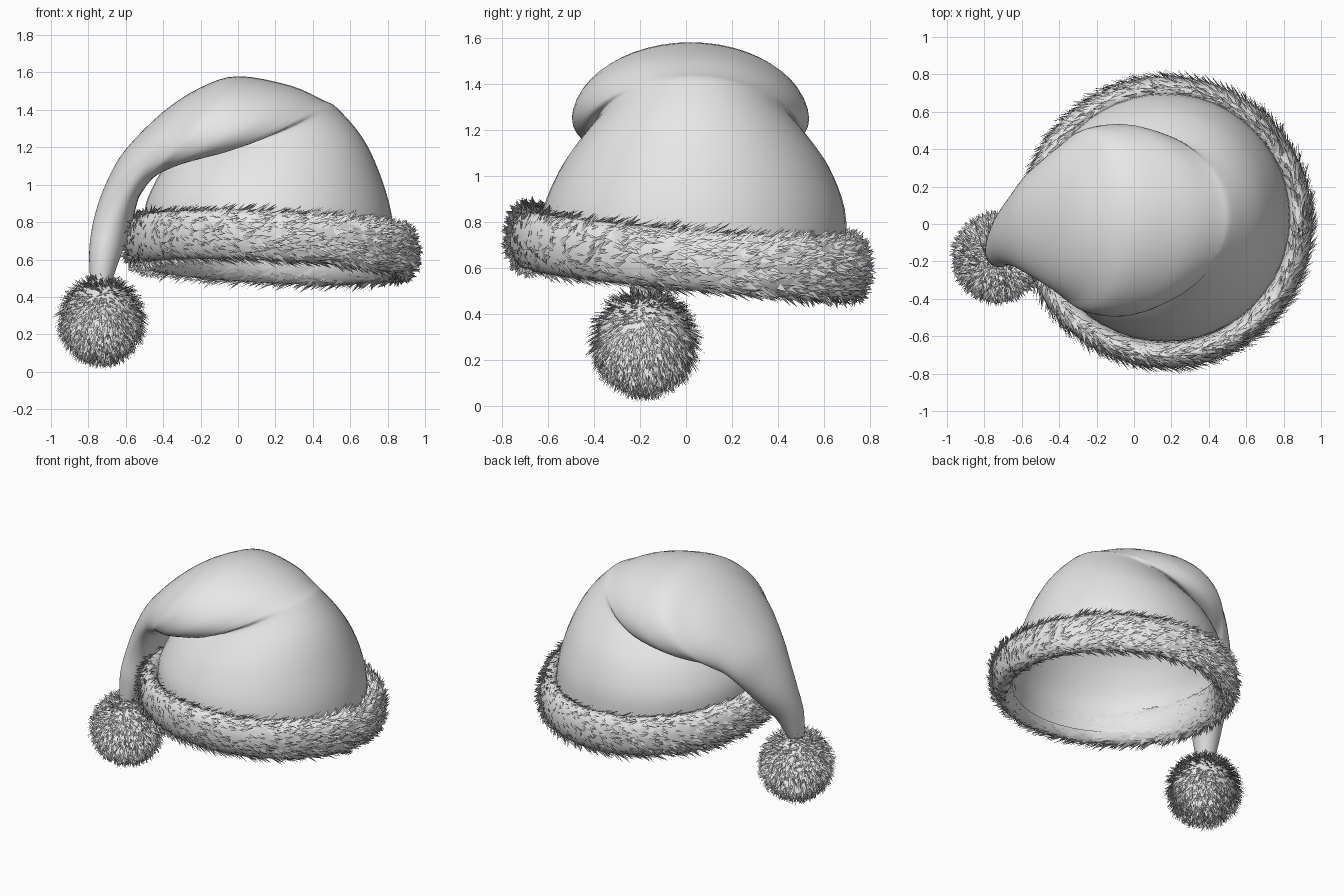
import bpy, math, random
from mathutils import Vector

if "Cube" in bpy.data.objects:
    bpy.data.objects.remove(bpy.data.objects["Cube"])

random.seed(4)
grey = bpy.data.materials.new("light grey")
grey.diffuse_color = (0.8, 0.8, 0.8, 1)
grey.use_nodes = True
grey.node_tree.nodes["Principled BSDF"].inputs["Base Color"].default_value = grey.diffuse_color


def make(name, verts, faces, smooth=True):
    me = bpy.data.meshes.new(name)
    me.from_pydata([tuple(v) for v in verts], [], faces)
    me.materials.append(grey)
    for p in me.polygons:
        p.use_smooth = smooth
    ob = bpy.data.objects.new(name, me)
    bpy.context.collection.objects.link(ob)
    return ob


def grid_faces(rows, cols, close_rows=False):
    n = rows if close_rows else rows - 1
    return [(i * cols + j, i * cols + (j + 1) % cols,
             (i + 1) % rows * cols + (j + 1) % cols, (i + 1) % rows * cols + j)
            for i in range(n) for j in range(cols)]


def catmull(a, b, c, d, t):
    return [0.5 * (2 * q + (r - p) * t + (2 * p - 5 * q + 4 * r - s) * t * t
                   + (3 * q - p - 3 * r + s) * t ** 3) for p, q, r, s in zip(a, b, c, d)]


def tuft(verts, faces, p, n, d, width, length, lift):
    # one pointed lock of fur lying over the surface
    s = n.cross(d).normalized() * width
    k = len(verts)
    verts += [p + s, p - s, p + d * length + n * lift]
    faces.append((k, k + 1, k + 2))


# Cloth: slices from the brim, over the fold and down to the tip
# (outer x, outer z, inner x, inner z, half width, centre y, sag)
slices = [
    (0.84, 0.62, -0.49, 0.66, 0.665, 0.035, 0),
    (0.82, 0.85, -0.50, 0.86, 0.655, 0.035, 0),
    (0.75, 1.08, -0.45, 1.00, 0.58, 0.04, 0),
    (0.66, 1.26, -0.38, 1.11, 0.49, 0.04, 0.02),
    (0.53, 1.41, -0.31, 1.17, 0.42, 0.04, 0.05),
    (0.46, 1.45, -0.36, 1.12, 0.47, 0.03, 0.07),
    (0.28, 1.53, -0.43, 1.06, 0.515, 0.02, 0.05),
    (0.00, 1.58, -0.47, 1.02, 0.49, 0.02, 0.02),
    (-0.20, 1.52, -0.50, 0.98, 0.42, 0.02, 0.02),
    (-0.40, 1.39, -0.53, 0.93, 0.345, 0.015, 0),
    (-0.60, 1.19, -0.55, 0.86, 0.265, 0, 0),
    (-0.70, 1.02, -0.57, 0.78, 0.20, -0.03, 0),
    (-0.765, 0.84, -0.59, 0.71, 0.15, -0.07, 0),
    (-0.795, 0.66, -0.63, 0.61, 0.10, -0.13, 0),
    (-0.79, 0.48, -0.68, 0.47, 0.055, -0.17, 0),
]
COLS, STEPS = 48, 4
rows = []
for i in range(len(slices) - 1):
    a, b, c, d = (slices[min(max(i + k, 0), len(slices) - 1)] for k in (-1, 0, 1, 2))
    rows += [catmull(a, b, c, d, t / STEPS) for t in range(STEPS)]
rows.append(slices[-1])
verts = []
for ox, oz, ix, iz, w, yc, sag in rows:
    for j in range(COLS):
        a = 2 * math.pi * j / COLS
        c, s = math.cos(a), math.sin(a)
        verts.append(((ox + ix) / 2 + c * (ox - ix) / 2, yc + w * s,
                      (oz + iz) / 2 + c * (oz - iz) / 2 - sag * s * s))
make("cloth_cap", verts, grid_faces(len(rows), COLS))

# Fur brim: a tilted ring with an oval section
CX, CY, R, RW, RH = 0.175, 0.01, 0.71, 0.068, 0.13


def brim_point(u, v):
    r = R + RW * math.cos(v)
    x, y = r * math.cos(u), r * math.sin(u)
    return Vector((CX + x, CY + y, 0.665 + RH * math.sin(v) - 0.085 * y - 0.045 * x))


def brim_normal(u, v):
    a, b = math.cos(v) / RW, math.sin(v) / RH
    return Vector((a * math.cos(u), a * math.sin(u), b)).normalized()


verts = [brim_point(2 * math.pi * i / 72, 2 * math.pi * j / 20)
         for i in range(72) for j in range(20)]
make("brim_core", verts, grid_faces(72, 20, True))

# Brim fur: locks swept around the ring, flatter on the inside
verts, faces = [], []
for _ in range(4500):
    u, v = random.uniform(0, 2 * math.pi), random.uniform(0, 2 * math.pi)
    n = brim_normal(u, v)
    t = Vector((-math.sin(u), math.cos(u), 0))
    d = (t + n.cross(t) * random.uniform(-0.6, 0.6)).normalized()
    inside = math.cos(v) < -0.3
    lift = random.uniform(0.004, 0.012) if inside else random.uniform(0.015, 0.045)
    tuft(verts, faces, brim_point(u, v) - n * 0.002, n, d,
         random.uniform(0.008, 0.015), random.uniform(0.05, 0.09), lift)
make("brim_fur", verts, faces, False)

# Pompom: round core at the tip of the cap
centre = Vector((-0.73, -0.18, 0.275))
bpy.ops.mesh.primitive_uv_sphere_add(segments=40, ring_count=24, radius=0.205, location=centre)
core = bpy.context.object
core.name = "pompom_core"
core.data.materials.append(grey)
bpy.ops.object.shade_smooth()

# Pompom fur: locks fanning out and away from the tip
verts, faces = [], []
for _ in range(2600):
    z, a = random.uniform(-1, 1), random.uniform(0, 2 * math.pi)
    r = math.sqrt(1 - z * z)
    n = Vector((r * math.cos(a), r * math.sin(a), z))
    side = Vector((random.uniform(-0.4, 0.4), random.uniform(-0.4, 0.4), random.uniform(-1.2, -0.4)))
    d = (side - n * side.dot(n)).normalized()
    tuft(verts, faces, centre + n * 0.203, n, d, random.uniform(0.006, 0.011),
         random.uniform(0.03, 0.06), random.uniform(0.025, 0.06))
make("pompom_fur", verts, faces, False)
